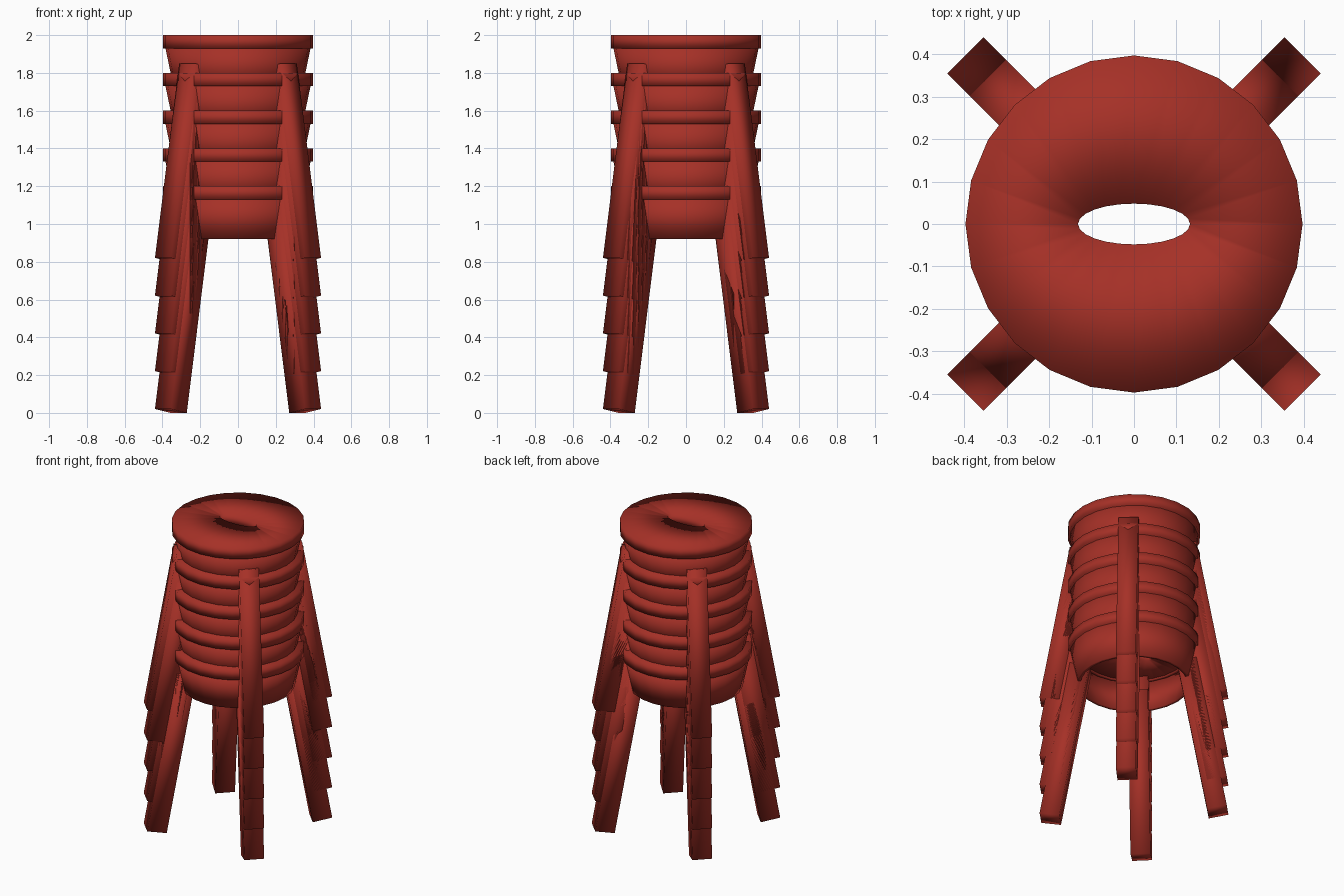
import bpy, bmesh, math
from mathutils import Matrix

if "Cube" in bpy.data.objects:
    bpy.data.objects.remove(bpy.data.objects["Cube"])

SIDES = 24
STOOLS = 5
STEP = 0.2
TILT = math.radians(10)

red = bpy.data.materials.new("brick_red")
red.diffuse_color = (0.38, 0.03, 0.02, 1)
red.use_nodes = True
red.node_tree.nodes["Principled BSDF"].inputs["Base Color"].default_value = red.diffuse_color


def finish(name, bm, z):
    """Turn a bmesh into a smooth-shaded red object at height z."""
    bmesh.ops.recalc_face_normals(bm, faces=bm.faces)
    for f in bm.faces:
        f.smooth = True
    mesh = bpy.data.meshes.new(name)
    bm.to_mesh(mesh)
    bm.free()
    mesh.materials.append(red)
    ob = bpy.data.objects.new(name, mesh)
    ob.location.z = z
    bpy.context.collection.objects.link(ob)
    return ob


def lathe(name, rings, z):
    """Closed band through elliptical rings given as (rx, ry, height)."""
    bm = bmesh.new()
    loops = []
    for rx, ry, h in rings:
        loops.append([bm.verts.new((rx * math.cos(2 * math.pi * i / SIDES),
                                    ry * math.sin(2 * math.pi * i / SIDES), h))
                      for i in range(SIDES)])
    for k in range(len(loops)):
        a, b = loops[k], loops[(k + 1) % len(loops)]
        for i in range(SIDES):
            j = (i + 1) % SIDES
            bm.faces.new((a[i], a[j], b[j], b[i]))
    return finish(name, bm, z)


def leg(name, angle, z):
    """Square post leaning inwards towards the seat."""
    bm = bmesh.new()
    m = (Matrix.Rotation(angle, 4, 'Z')
         @ Matrix.Translation((0.412, 0, 0.525))
         @ Matrix.Rotation(-TILT, 4, 'Y')
         @ Matrix.Diagonal((0.12, 0.12, 1.045, 1)))
    bmesh.ops.create_cube(bm, size=1, matrix=m)
    return finish(name, bm, z)


# Five identical stools stacked on one another
for s in range(STOOLS):
    z = s * STEP
    # round seat with an oval hand hole
    lathe(f"seat_{s}", [(0.397, 0.397, 1.13), (0.397, 0.397, 1.2),
                        (0.132, 0.048, 1.2), (0.132, 0.048, 1.13)], z)
    # tapered apron, open at the bottom
    lathe(f"apron_{s}", [(0.385, 0.385, 1.135), (0.34, 0.34, 0.92),
                         (0.32, 0.32, 0.92), (0.365, 0.365, 1.135)], z)
    # four splayed legs
    for q in range(4):
        leg(f"leg_{s}_{q}", math.radians(45 + 90 * q), z)
